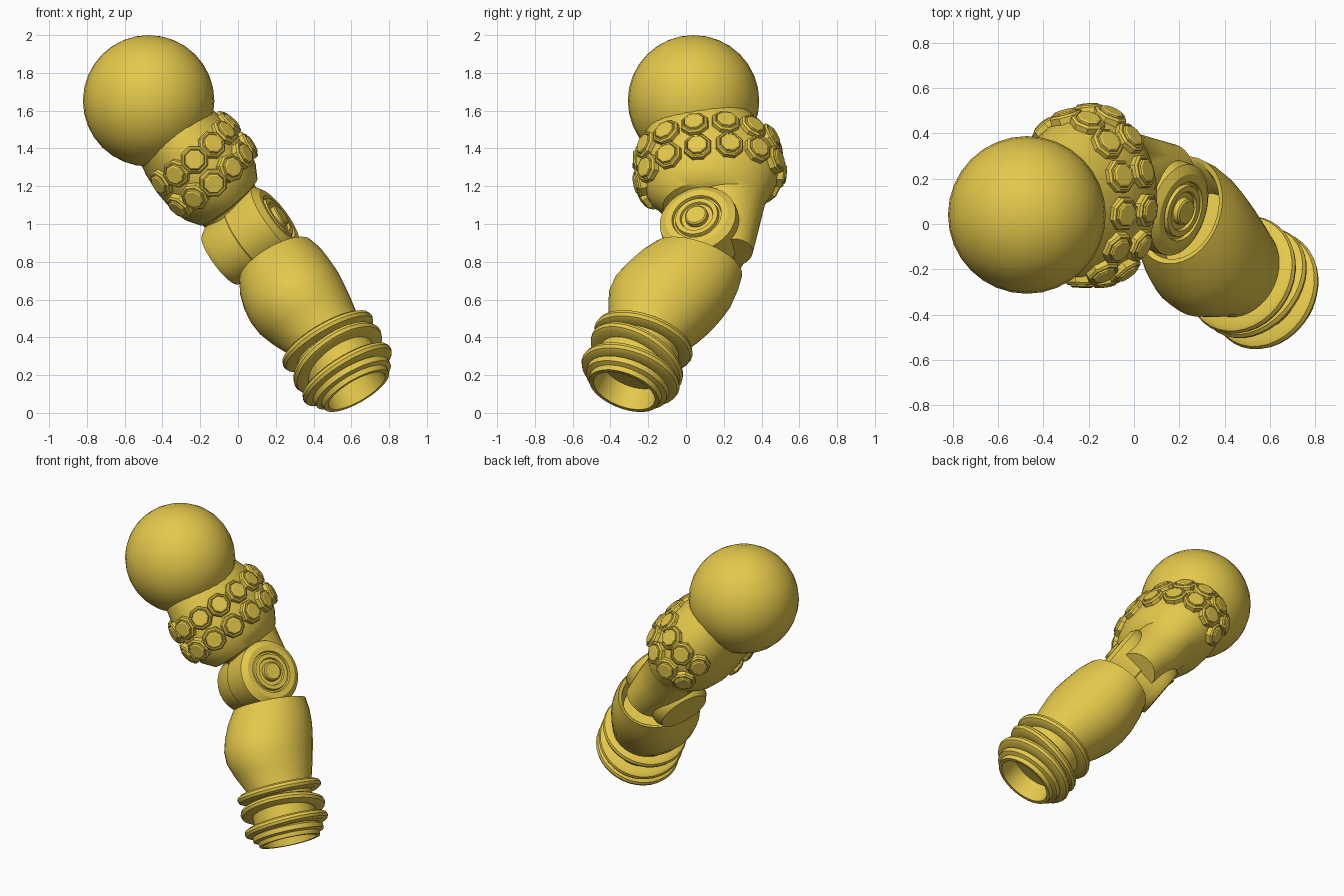
import bpy, bmesh, math
from mathutils import Vector

gold = bpy.data.materials.new("gold")
gold.diffuse_color = (0.78, 0.58, 0.07, 1)


def frame(d):
    d = Vector(d).normalized()
    ref = Vector((0, 1, 0)) if abs(d.y) < 0.9 else Vector((1, 0, 0))
    u = (ref - d * d.dot(ref)).normalized()
    return d, u, d.cross(u)


def loft(name, origin, axis, stations, n=32, closed=False, angle=35):
    """Elliptical rings along an axis: (t, r) or (t, r_v, r_u, offset_v, offset_u)."""
    d, u, v = frame(axis)
    o = Vector(origin)
    bm = bmesh.new()
    rings = []
    for s in stations:
        t, rv, ru, ov, ou = s if len(s) == 5 else (s[0], s[1], s[1], 0, 0)
        ring = []
        for i in range(n):
            a = 2 * math.pi * (i + 0.5) / n
            ring.append(bm.verts.new(o + d * t + v * (ov + rv * math.cos(a))
                                     + u * (ou + ru * math.sin(a))))
        rings.append(ring)
    pairs = list(zip(rings, rings[1:]))
    if closed:
        pairs.append((rings[-1], rings[0]))
    else:
        bm.faces.new(rings[0])
        bm.faces.new(rings[-1])
    for a, b in pairs:
        for i in range(n):
            j = (i + 1) % n
            bm.faces.new((a[i], a[j], b[j], b[i]))
    bmesh.ops.recalc_face_normals(bm, faces=bm.faces)
    me = bpy.data.meshes.new(name)
    bm.to_mesh(me)
    bm.free()
    ob = bpy.data.objects.new(name, me)
    bpy.context.scene.collection.objects.link(ob)
    return finish(ob, angle)


def finish(ob, angle):
    ob.data.materials.append(gold)
    bpy.ops.object.select_all(action='DESELECT')
    ob.select_set(True)
    bpy.context.view_layer.objects.active = ob
    bpy.ops.object.shade_smooth_by_angle(angle=math.radians(angle))
    return ob


# shoulder ball
bpy.ops.mesh.primitive_uv_sphere_add(segments=32, ring_count=16, radius=0.348,
                                     location=(-0.473, 0.04, 1.652))
ball = bpy.context.object
ball.name = "shoulder_ball"
finish(ball, 35)

# upper arm bulb stepping in to the rear elbow link
arm_o, arm_d = Vector((-0.25, 0.1, 1.365)), (0.62, 0.11, -0.77)
loft("upper_arm", arm_o, arm_d, [
    (-0.24, 0.212, 0.27, 0, 0), (-0.16, 0.23, 0.303, 0, 0), (-0.06, 0.252, 0.345, 0, 0.01),
    (0.05, 0.265, 0.368, 0, 0.015), (0.16, 0.262, 0.368, 0, 0.015),
    (0.25, 0.24, 0.335, 0, 0.01), (0.32, 0.197, 0.28, 0, 0.02),
    (0.34, 0.175, 0.215, -0.01, 0.07), (0.5, 0.16, 0.165, -0.01, 0.07),
    (0.68, 0.125, 0.13, 0, 0.05)])

# two rows of octagonal studs around the upper arm
d, u, v = frame(arm_d)
for row, (t, rv, ru) in enumerate([(-0.005, 0.26, 0.357), (0.15, 0.263, 0.368)]):
    for k in range(11):
        a = math.radians(-143 + 26.5 * k)
        p = arm_o + d * t + v * rv * math.cos(a) + u * (0.012 + ru * math.sin(a))
        nrm = v * math.cos(a) / rv + u * math.sin(a) / ru
        nrm = nrm.normalized() + d * (-0.15, 0.12)[row]
        loft(f"stud_{row}_{k}", p, nrm, [
            (-0.03, 0.077), (0.016, 0.077), (0.026, 0.068), (0.026, 0.06),
            (0.02, 0.057), (0.032, 0.054), (0.037, 0.046)], n=8, angle=10)

# elbow barrel with concentric rings on its face
loft("elbow_joint", (0.218, 0.056, 1.04), (0.78, -0.25, 0.57), [
    (-0.4, 0.16), (-0.36, 0.185), (-0.22, 0.195), (-0.21, 0.203), (-0.06, 0.211),
    (-0.025, 0.208), (0.0, 0.17), (0.0, 0.135), (-0.015, 0.13), (-0.015, 0.12),
    (0.003, 0.115), (0.003, 0.09), (-0.01, 0.085), (-0.01, 0.062),
    (0.014, 0.06), (0.02, 0.052)], n=40, angle=30)

# forearm shell: cupped at the elbow, hollow at the wrist
wrist, fore_d = Vector((0.475, -0.225, 0.38)), (0.48, -0.32, -0.82)
loft("forearm", wrist, fore_d, [
    (-0.36, 0.18, 0.2, -0.02, 0.06), (-0.56, 0.195, 0.225, -0.025, 0.11),
    (-0.57, 0.218, 0.25, -0.025, 0.11), (-0.49, 0.247, 0.28, -0.03, 0.085),
    (-0.4, 0.262, 0.3, -0.035, 0.06), (-0.32, 0.267, 0.305, -0.035, 0.035),
    (-0.24, 0.26, 0.295, -0.032, 0.02), (-0.15, 0.24, 0.262, -0.02, 0.015),
    (-0.04, 0.205, 0.215, 0, 0.01),
    (0.04, 0.2, 0.2, 0, 0), (0.24, 0.2, 0.2, 0, 0),
    (0.255, 0.228, 0.228, 0, 0), (0.285, 0.226, 0.226, 0, 0),
    (0.295, 0.2, 0.2, 0, 0), (0.322, 0.195, 0.195, 0, 0),
    (0.322, 0.172, 0.172, 0, 0), (0.2, 0.155, 0.155, 0, 0)], n=36, angle=50)

# stacked wrist bands, the middle one tilted like a coil
d, u, v = frame(fore_d)
band = [(-0.03, 0.18), (-0.03, 0.243), (-0.018, 0.264), (0.0, 0.271),
        (0.018, 0.264), (0.03, 0.243), (0.03, 0.18)]
for k, (t, tu, tv) in enumerate([(0.0, 0.03, 0.0), (0.11, -0.14, 0.08), (0.215, 0.03, 0.03)]):
    loft(f"wrist_band_{k}", wrist + d * t, d + u * tu + v * tv, band, n=36, closed=True)
